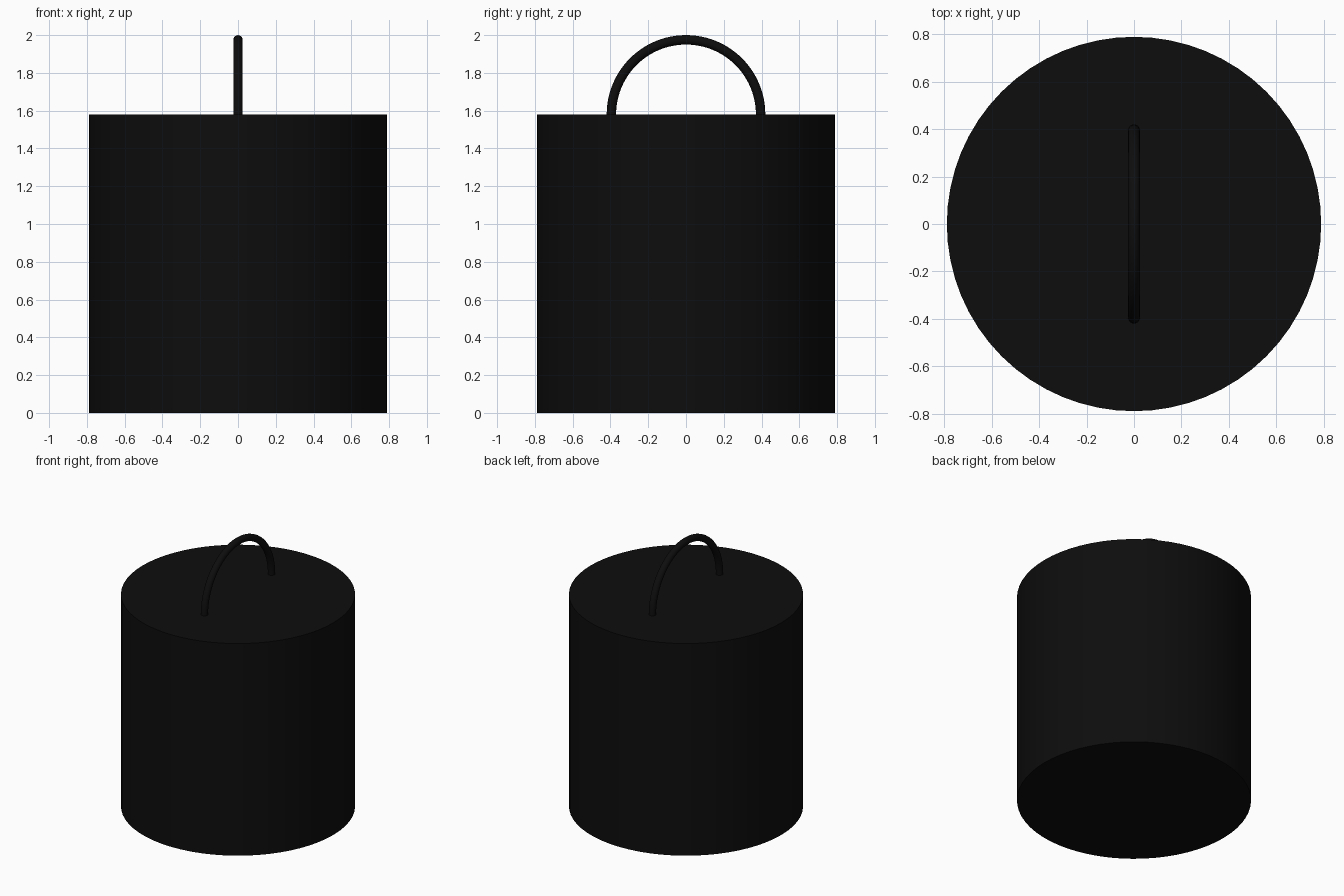
import bpy, bmesh, math
from mathutils import Matrix

if "Cube" in bpy.data.objects:
    bpy.data.objects.remove(bpy.data.objects["Cube"])

RADIUS, HEIGHT = 0.79, 1.58
HANDLE_R, TUBE_R = 0.395, 0.025

black = bpy.data.materials.new("black")
black.diffuse_color = (0.004, 0.004, 0.004, 1)
black.use_nodes = True
black.node_tree.nodes["Principled BSDF"].inputs["Base Color"].default_value = black.diffuse_color


def finish(obj):
    obj.data.materials.append(black)
    bpy.ops.object.select_all(action='DESELECT')
    obj.select_set(True)
    bpy.context.view_layer.objects.active = obj
    bpy.ops.object.shade_smooth_by_angle(angle=math.radians(30))


# Solid cylindrical weight body
bpy.ops.mesh.primitive_cylinder_add(vertices=64, radius=RADIUS, depth=HEIGHT,
                                    location=(0, 0, HEIGHT / 2))
body = bpy.context.object
body.name = "body"
finish(body)

# Half-ring handle: a circle spun over the top, in the y-z plane
bm = bmesh.new()
bmesh.ops.create_circle(bm, segments=16, radius=TUBE_R,
                        matrix=Matrix.Translation((0, HANDLE_R, HEIGHT)))
bmesh.ops.spin(bm, geom=bm.verts[:] + bm.edges[:], cent=(0, 0, HEIGHT),
               axis=(1, 0, 0), angle=math.pi, steps=48)
bmesh.ops.holes_fill(bm, edges=[e for e in bm.edges if e.is_boundary])
bmesh.ops.recalc_face_normals(bm, faces=bm.faces[:])
mesh = bpy.data.meshes.new("handle")
bm.to_mesh(mesh)
bm.free()
handle = bpy.data.objects.new("handle", mesh)
bpy.context.collection.objects.link(handle)
finish(handle)
